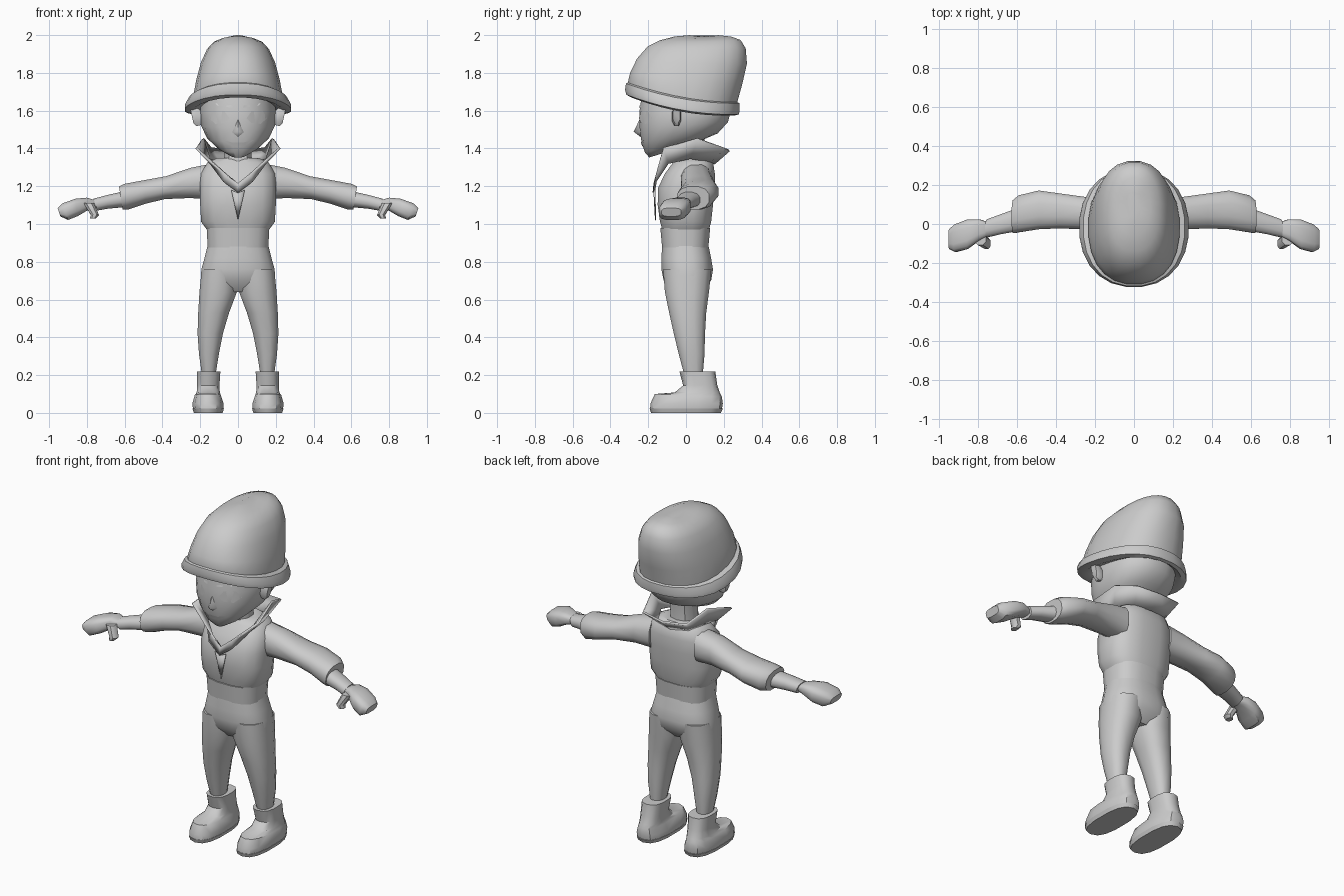
import bpy, bmesh, math
from mathutils import Vector
from mathutils.bvhtree import BVHTree

grey = bpy.data.materials.new("light_grey")
grey.diffuse_color = (0.6, 0.6, 0.6, 1)


def finish(name, bm, mirror=False, angle=40, thick=0):
    bmesh.ops.recalc_face_normals(bm, faces=bm.faces)
    me = bpy.data.meshes.new(name)
    bm.to_mesh(me)
    bm.free()
    me.materials.append(grey)
    ob = bpy.data.objects.new(name, me)
    bpy.context.collection.objects.link(ob)
    bpy.ops.object.select_all(action='DESELECT')
    ob.select_set(True)
    bpy.context.view_layer.objects.active = ob
    bpy.ops.object.shade_smooth_by_angle(angle=math.radians(angle))
    if mirror:
        ob.modifiers.new("mirror", 'MIRROR').use_mirror_merge = thick > 0
    if thick:
        ob.modifiers.new("solid", 'SOLIDIFY').thickness = thick
    return ob


def loft(name, rings, axis='z', n=14, power=2.4, mirror=False, angle=40, sag=0, cap=True):
    """Ring = (u0, u1, v0, v1, w at v0, w at v1); u,v,w = x,y,z or y,z,x."""
    bm = bmesh.new()
    loops = []
    for u0, u1, v0, v1, w0, w1 in rings:
        loop = []
        for i in range(n):
            a = 2 * math.pi * (i + 0.5) / n
            c, s = math.cos(a), math.sin(a)
            c = math.copysign(abs(c) ** (2 / power), c)
            s = math.copysign(abs(s) ** (2 / power), s)
            t = (s + 1) / 2
            u, v = (u0 + u1) / 2 + c * (u1 - u0) / 2, v0 + (v1 - v0) * t
            w = w0 + (w1 - w0) * t - sag * 4 * t * (1 - t)
            loop.append(bm.verts.new((u, v, w) if axis == 'z' else (w, u, v)))
        loops.append(loop)
    for a, b in zip(loops, loops[1:]):
        for i in range(n):
            bm.faces.new((a[i], a[(i + 1) % n], b[(i + 1) % n], b[i]))
    if cap:
        bm.faces.new(loops[0])
        bm.faces.new(loops[-1])
    return finish(name, bm, mirror, angle)


def sym(rows):
    return [(-x, x, *r) for x, *r in rows]


# Hat crown, leaning backwards
loft("hat_crown", sym([
    (0.235, -0.30, 0.265, 1.70, 1.60), (0.235, -0.31, 0.275, 1.75, 1.65),
    (0.222, -0.298, 0.30, 1.80, 1.74), (0.198, -0.262, 0.325, 1.875, 1.85),
    (0.165, -0.205, 0.318, 1.94, 1.93), (0.13, -0.14, 0.29, 1.973, 1.975),
    (0.085, -0.06, 0.24, 1.993, 1.992), (0.04, 0.02, 0.17, 2.0, 2.0)]),
    n=24, power=2.3, sag=0.01)

# Rolled hat brim, open underneath
loft("hat_brim", sym([
    (0.20, -0.24, 0.23, 1.68, 1.60), (0.245, -0.29, 0.262, 1.67, 1.575),
    (0.283, -0.318, 0.282, 1.685, 1.58), (0.282, -0.325, 0.287, 1.71, 1.60),
    (0.262, -0.32, 0.285, 1.745, 1.64), (0.23, -0.30, 0.265, 1.755, 1.65)]),
    n=24, power=2.2, sag=0.03, cap=False)

# Head with pointed chin
head = loft("head", sym([
    (0.045, -0.195, -0.09, 1.352, 1.385), (0.105, -0.22, 0.04, 1.38, 1.425),
    (0.165, -0.238, 0.17, 1.435, 1.48), (0.198, -0.248, 0.225, 1.51, 1.54),
    (0.203, -0.25, 0.24, 1.59, 1.60), (0.19, -0.235, 0.22, 1.69, 1.67)]),
    n=20, power=2.3, angle=60)

# Nose
bm = bmesh.new()
tip = bm.verts.new((0, -0.277, 1.488))
base = [bm.verts.new(p) for p in ((0, -0.243, 1.56), (-0.04, -0.232, 1.485),
                                  (0, -0.232, 1.455), (0.04, -0.232, 1.485))]
for i in range(4):
    bm.faces.new((tip, base[i], base[(i + 1) % 4]))
finish("nose", bm, angle=80)

# Thin facial plates laid on the head surface
bvh = BVHTree.FromObject(head, bpy.context.evaluated_depsgraph_get())


def plate(name, outline, mirror=False):
    bm = bmesh.new()
    vs = []
    for x, z in outline:
        hit = bvh.ray_cast(Vector((x, -1, z)), Vector((0, 1, 0)))[0]
        vs.append(bm.verts.new((x, hit.y - 0.004, z)))
    bm.faces.new(vs)
    bmesh.ops.triangulate(bm, faces=bm.faces)
    finish(name, bm, mirror)


plate("mouth", [(-0.085, 1.445), (-0.04, 1.415), (0, 1.405), (0.04, 1.415),
                (0.085, 1.445), (0.03, 1.432), (-0.03, 1.432)])
plate("eye", [(0.045, 1.56), (0.07, 1.535), (0.12, 1.53), (0.155, 1.56),
              (0.13, 1.6), (0.07, 1.595)], True)
plate("eyebrow", [(0.03, 1.615), (0.11, 1.627), (0.12, 1.64), (0.03, 1.628)], True)

# Ears
loft("ear", [(-0.065, -0.035, 1.525, 1.59, 0.18, 0.18), (-0.075, -0.025, 1.515, 1.625, 0.22, 0.225),
             (-0.07, -0.03, 1.53, 1.62, 0.235, 0.255)], axis='x', n=8, mirror=True)

# Neck
loft("neck", sym([(0.085, -0.07, 0.10, 1.28, 1.28), (0.075, -0.06, 0.09, 1.36, 1.36),
                  (0.075, -0.06, 0.10, 1.46, 1.46)]), n=10)

# Jacket body and waistband
loft("jacket", sym([
    (0.16, -0.125, 0.12, 0.96, 0.96), (0.198, -0.14, 0.135, 1.015, 1.01),
    (0.203, -0.152, 0.145, 1.10, 1.10), (0.205, -0.15, 0.155, 1.19, 1.19),
    (0.20, -0.115, 0.155, 1.265, 1.265), (0.165, -0.07, 0.145, 1.325, 1.325),
    (0.11, -0.05, 0.12, 1.35, 1.35)]), n=16, power=2.7)
loft("waistband", sym([(0.163, -0.128, 0.12, 0.875, 0.875), (0.168, -0.138, 0.13, 0.98, 0.98)]),
     n=16, power=2.7)

# Sleeves, cuffs and hands
loft("sleeve", [
    (-0.03, 0.14, 1.13, 1.32, 0.15, 0.15), (-0.03, 0.142, 1.135, 1.30, 0.26, 0.25),
    (-0.025, 0.16, 1.13, 1.255, 0.39, 0.38), (-0.03, 0.175, 1.105, 1.235, 0.49, 0.49),
    (-0.045, 0.15, 1.075, 1.215, 0.58, 0.60), (-0.05, 0.125, 1.075, 1.20, 0.61, 0.63)],
    axis='x', n=12, mirror=True)
loft("cuff", [(-0.035, 0.09, 1.09, 1.18, 0.58, 0.58), (-0.055, 0.05, 1.08, 1.155, 0.69, 0.69),
              (-0.07, 0.025, 1.07, 1.135, 0.745, 0.765)], axis='x', n=12, mirror=True)
loft("hand", [(-0.06, 0.01, 1.085, 1.125, 0.75, 0.75), (-0.085, 0.025, 1.075, 1.14, 0.79, 0.80),
              (-0.13, 0.025, 1.04, 1.135, 0.85, 0.86), (-0.145, 0.0, 1.02, 1.11, 0.90, 0.93),
              (-0.13, -0.025, 1.04, 1.085, 0.94, 0.955)], axis='x', n=12, power=3.2, mirror=True)
loft("thumb", [(0.75, 0.785, -0.125, -0.08, 1.03, 1.03), (0.735, 0.78, -0.13, -0.07, 1.05, 1.045),
               (0.76, 0.82, -0.11, -0.05, 1.11, 1.11)], n=8, mirror=True)

# Standing collar running from the chest point around the neck
low = [(0, -0.165, 1.165), (0.075, -0.155, 1.225), (0.14, -0.09, 1.325),
       (0.15, 0.02, 1.35), (0.10, 0.125, 1.335), (0, 0.145, 1.325)]
top = [(0, -0.16, 1.215), (0.06, -0.15, 1.265), (0.215, -0.12, 1.405),
       (0.18, 0.06, 1.455), (0.14, 0.20, 1.405), (0, 0.225, 1.395)]
bm = bmesh.new()
a, b = ([bm.verts.new(p) for p in path] for path in (low, top))
for i in range(5):
    bm.faces.new((a[i], a[i + 1], b[i + 1], b[i]))
finish("collar", bm, True, 20, 0.012)

# Neckline fold and zip flap
bm = bmesh.new()
for x, y, z in ((0, -0.158, 1.02), (0.035, -0.162, 1.18), (0, -0.166, 1.165)):
    bm.verts.new((x, y, z))
bm.faces.new(bm.verts)
finish("zip_flap", bm, True, thick=0.006)

# Trousers
loft("hips", sym([
    (0.162, -0.128, 0.12, 0.89, 0.89), (0.18, -0.132, 0.135, 0.82, 0.82),
    (0.197, -0.132, 0.145, 0.76, 0.76), (0.20, -0.12, 0.135, 0.70, 0.70),
    (0.14, -0.07, 0.08, 0.64, 0.64)]), n=16, power=2.5)
loft("leg", [
    (0.0, 0.195, -0.125, 0.138, 0.76, 0.76), (0.003, 0.207, -0.115, 0.125, 0.64, 0.64),
    (0.045, 0.213, -0.092, 0.11, 0.53, 0.53), (0.078, 0.216, -0.067, 0.103, 0.42, 0.42),
    (0.10, 0.208, -0.04, 0.1, 0.31, 0.31), (0.118, 0.192, -0.01, 0.09, 0.20, 0.20)],
    n=12, mirror=True)

# Boots with a thin sole
loft("boot", [
    (0.075, 0.24, -0.19, 0.19, 0.02, 0.02), (0.075, 0.243, -0.188, 0.195, 0.05, 0.05),
    (0.09, 0.23, -0.165, 0.19, 0.10, 0.085), (0.095, 0.22, -0.06, 0.18, 0.108, 0.105),
    (0.097, 0.217, -0.015, 0.165, 0.145, 0.15), (0.092, 0.217, -0.035, 0.155, 0.22, 0.22)],
    n=14, power=2.6, mirror=True)
loft("sole", [(0.08, 0.235, -0.185, 0.185, 0, 0), (0.073, 0.243, -0.192, 0.195, 0.022, 0.022)],
     n=14, power=2.6, mirror=True)
